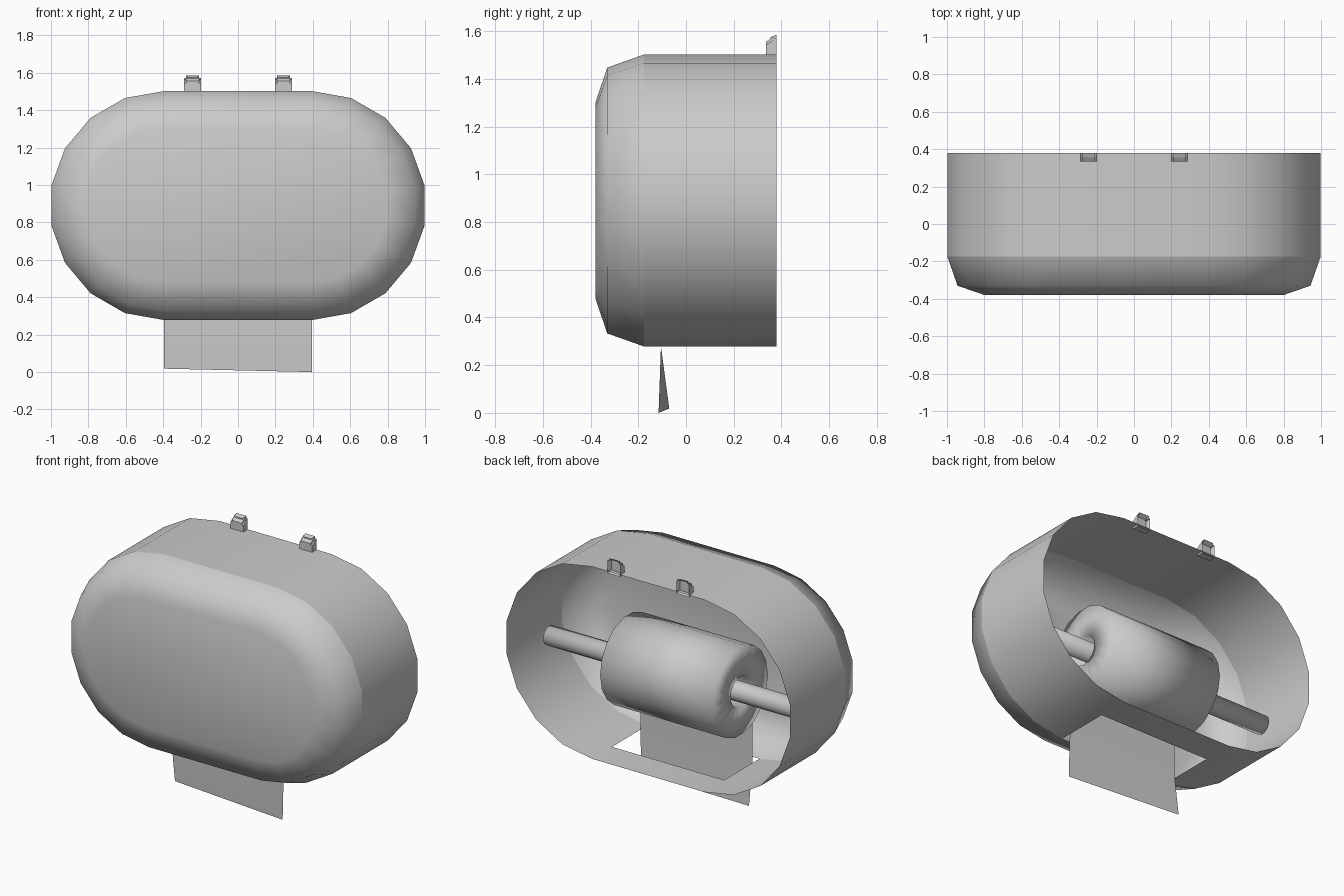
import bpy, bmesh
from math import sin, cos, radians, tau

cube = bpy.data.objects.get("Cube")
if cube:
    bpy.data.objects.remove(cube)

grey = bpy.data.materials.new("light_grey")
grey.use_nodes = True
COLOUR = (0.6, 0.6, 0.6, 1)
grey.diffuse_color = COLOUR
grey.node_tree.nodes["Principled BSDF"].inputs["Base Color"].default_value = COLOUR

ROLL_Y, ROLL_Z = 0.02, 0.78
HALF = 0.395          # half width of the roll, sheet and slot


def finish(name, bm, smooth=True, recalc=True):
    """Turn a bmesh into a named grey object."""
    if recalc:
        bmesh.ops.recalc_face_normals(bm, faces=bm.faces)
    for f in bm.faces:
        f.smooth = smooth
    mesh = bpy.data.meshes.new(name)
    bm.to_mesh(mesh)
    bm.free()
    mesh.materials.append(grey)
    obj = bpy.data.objects.new(name, mesh)
    bpy.context.collection.objects.link(obj)
    return obj


def bridge(bm, a, b, skip=()):
    """Join two closed vertex rings with quads."""
    n = len(a)
    return [bm.faces.new((a[i], a[(i + 1) % n], b[(i + 1) % n], b[i]))
            for i in range(n) if i not in skip]


def mark_sharp(bm, angle=40):
    for e in bm.edges:
        if len(e.link_faces) == 2 and e.calc_face_angle() > radians(angle):
            e.smooth = False


# Housing: open-backed oval shell with a rounded front and a slot below
def oval(bm, y, r):
    ring = []
    for side, start in ((1, -90), (-1, 90)):
        for k in range(10):
            a = radians(start + 20 * k)
            ring.append(bm.verts.new((side * HALF + r * cos(a), y, 0.89 + r * sin(a))))
    return ring


bm = bmesh.new()
rings = [oval(bm, y, r) for y, r in
         ((0.38, 0.612), (0.18, 0.612), (-0.175, 0.612), (-0.33, 0.557), (-0.38, 0.41))]
for k in range(4):
    # the last quad of the second band is the straight bottom: leave it open
    bridge(bm, rings[k], rings[k + 1], skip=(19,) if k == 1 else ())
bm.faces.new(rings[-1])
seam = set(rings[2])
for e in bm.edges:
    if set(e.verts) <= seam:
        e.smooth = False
finish("housing", bm)


# Roll and rod: circles around the x axis
def circle(bm, x, r, n):
    return [bm.verts.new((x, ROLL_Y + r * cos(tau * i / n), ROLL_Z + r * sin(tau * i / n)))
            for i in range(n)]


bm = bmesh.new()
loops = [circle(bm, x, r, 18) for x, r in
         ((-HALF, 0.28), (HALF, 0.28), (HALF, 0.095), (-HALF, 0.095))]
for k in range(4):
    bridge(bm, loops[k], loops[(k + 1) % 4])
mark_sharp(bm)
finish("paper_roll", bm)

bm = bmesh.new()
ends = [circle(bm, x, 0.062, 10) for x in (-0.95, 0.95)]
bridge(bm, *ends)
for end in ends:
    bm.faces.new(end)
mark_sharp(bm)
finish("roll_rod", bm)

# Hanging sheet, slightly twisted at the free end
bm = bmesh.new()
sheet = [(-HALF, -0.105, 0.54), (HALF, -0.105, 0.54), (HALF, -0.105, 0.28),
         (HALF, -0.115, 0.0), (-HALF, -0.07, 0.018), (-HALF, -0.105, 0.28)]
v = [bm.verts.new(p) for p in sheet]
bm.faces.new((v[0], v[5], v[2], v[1]))
bm.faces.new((v[5], v[4], v[3], v[2]))
finish("hanging_sheet", bm)

# Two small wedge tabs on top, hollow at the back
for side, label in ((1, "left"), (-1, "right")):
    bm = bmesh.new()
    profile = ((0.335, 1.49), (0.335, 1.555), (0.38, 1.585), (0.38, 1.49))
    walls = [[bm.verts.new((side * 0.2425 + dx, y, z)) for y, z in profile]
             for dx in (-0.045, 0.045)]
    bridge(bm, *walls)
    for wall in walls:
        bm.faces.new(wall)
    bmesh.ops.recalc_face_normals(bm, faces=bm.faces)
    top_edges = [e for e in bm.edges if all(p.co.z > 1.5 for p in e.verts)
                 and abs(e.verts[0].co.x - e.verts[1].co.x) < 0.01]
    bmesh.ops.bevel(bm, geom=top_edges, offset=0.01, segments=2, affect="EDGES")
    back = [max(bm.faces, key=lambda f: f.normal.y)]
    bmesh.ops.inset_region(bm, faces=back, thickness=0.014)
    bmesh.ops.translate(bm, verts=back[0].verts, vec=(0, -0.025, 0))
    finish(label + "_tab", bm, smooth=False)
